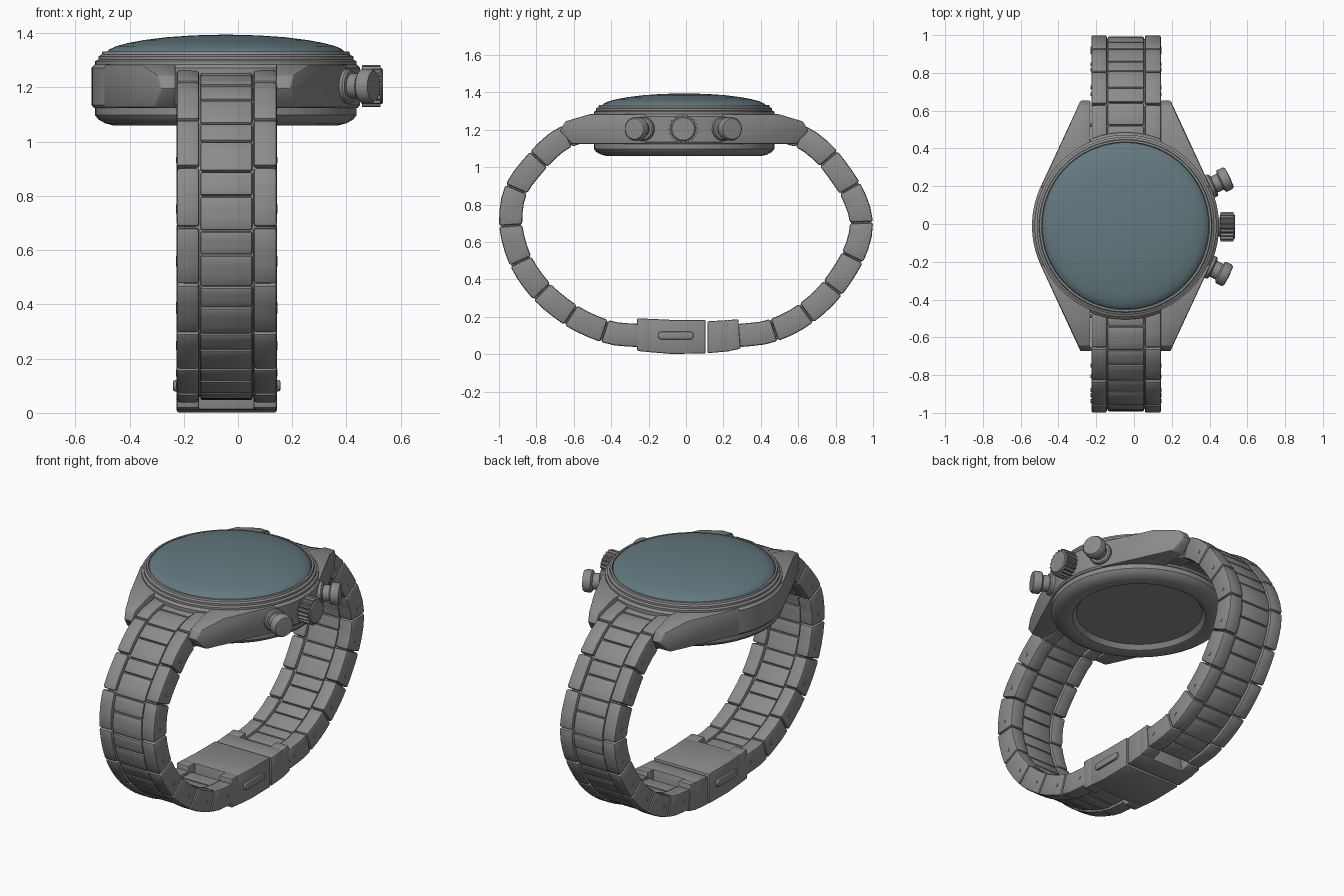
import bpy, bmesh, math
from mathutils import Vector, Matrix

if "Cube" in bpy.data.objects:
    bpy.data.objects.remove(bpy.data.objects["Cube"])

CX, CY = -0.045, -0.01          # case centre


def material(name, rgb):
    m = bpy.data.materials.new(name)
    m.diffuse_color = (*rgb, 1)
    m.use_nodes = True
    m.node_tree.nodes["Principled BSDF"].inputs["Base Color"].default_value = m.diffuse_color
    return m


STEEL = material("steel grey", (0.26, 0.26, 0.26))
GLASS = material("blue grey glass", (0.125, 0.19, 0.215))


def finish(bm, name, mat=STEEL, bevel=0.0, matrix=None):
    """Clean, optionally bevel the sharp edges, and make the object."""
    bmesh.ops.remove_doubles(bm, verts=bm.verts, dist=1e-5)
    bmesh.ops.recalc_face_normals(bm, faces=bm.faces)
    if bevel:
        sharp = [e for e in bm.edges if len(e.link_faces) == 2 and e.calc_face_angle(0) > 0.5]
        bmesh.ops.bevel(bm, geom=sharp, offset=bevel, segments=2, profile=0.5,
                        affect='EDGES', clamp_overlap=True)
    if matrix:
        bm.transform(matrix)
    me = bpy.data.meshes.new(name)
    bm.to_mesh(me)
    bm.free()
    me.materials.append(mat)
    ob = bpy.data.objects.new(name, me)
    bpy.context.collection.objects.link(ob)
    bpy.ops.object.select_all(action='DESELECT')
    ob.select_set(True)
    bpy.context.view_layer.objects.active = ob
    bpy.ops.object.shade_smooth_by_angle(angle=math.radians(35))
    return ob


def lathe(name, profile, mat=STEEL, matrix=None, segs=96):
    """Turn a (radius, height) profile around z."""
    bm = bmesh.new()
    rings = [[bm.verts.new((r * math.cos(a), r * math.sin(a), z))
              for a in (2 * math.pi * i / segs for i in range(segs))] if r > 0
             else [bm.verts.new((0, 0, z))] * segs for r, z in profile]
    for a, b in zip(rings, rings[1:]):
        for i in range(segs):
            j = (i + 1) % segs
            vs = list(dict.fromkeys((a[i], a[j], b[j], b[i])))
            bm.faces.new(vs)
    return finish(bm, name, mat, matrix=matrix)


def prism(bm, outline, x0, x1):
    """Extrude a (y, z) outline from x0 to x1."""
    a = [bm.verts.new((x0, y, z)) for y, z in outline]
    b = [bm.verts.new((x1, y, z)) for y, z in outline]
    n = len(a)
    bm.faces.new(a)
    bm.faces.new(b[::-1])
    for i in range(n):
        bm.faces.new((a[i], b[i], b[(i + 1) % n], a[(i + 1) % n]))


# --- Case, bezel, crystal and case back ---
at_case = Matrix.Translation((CX, CY, 0))
lathe("case_body", [(0, 1.285), (0.482, 1.285), (0.495, 1.272), (0.495, 1.135),
                    (0.487, 1.125), (0, 1.125)], matrix=at_case)
lathe("bezel", [(0.43, 1.28), (0.482, 1.28), (0.482, 1.297), (0.470, 1.303), (0.470, 1.315),
                (0.458, 1.321), (0.455, 1.332), (0.444, 1.332), (0.442, 1.318), (0.43, 1.318)],
      matrix=at_case)
lathe("crystal", [(0, 1.31), (0.441, 1.31), (0.441, 1.328), (0.430, 1.340), (0.405, 1.352),
                  (0.36, 1.364), (0.30, 1.375), (0.22, 1.385), (0.12, 1.392), (0, 1.395)],
      GLASS, at_case)
lathe("case_back", [(0, 1.13), (0.482, 1.13), (0.482, 1.098), (0.470, 1.082), (0.445, 1.068),
                    (0.415, 1.06), (0.385, 1.06), (0.365, 1.066), (0.345, 1.092), (0, 1.092)],
      matrix=at_case)

# --- Four lugs, tangent to the round case ---
for sx, left in ((-1, "left"), (1, "right")):
    for sy, end in ((-1, "front"), (1, "back")):
        bm = bmesh.new()
        for x, y, z in [(0.45, 0.206, 1.285), (0.45, 0.206, 1.125), (0.185, 0.2, 1.285),
                        (0.185, 0.2, 1.125), (0.185, 0.5, 1.285), (0.312, 0.5, 1.285),
                        (0.185, 0.635, 1.245), (0.25, 0.635, 1.245), (0.185, 0.665, 1.195),
                        (0.238, 0.665, 1.195), (0.185, 0.6, 1.125), (0.266, 0.6, 1.125)]:
            bm.verts.new((CX + sx * x, CY + sy * y, z))
        hull = bmesh.ops.convex_hull(bm, input=bm.verts)
        bmesh.ops.dissolve_limit(bm, angle_limit=0.05, verts=bm.verts, edges=bm.edges)
        finish(bm, f"lug_{end}_{left}", bevel=0.007)

# --- Crown with fluted edge ---
bm = bmesh.new()
flutes = 20
ring = []
for i in range(flutes * 4):
    r = 0.078 if i % 4 < 2 else 0.069
    a = 2 * math.pi * i / (flutes * 4)
    ring.append((CY - 0.005 + r * math.cos(a), 1.205 + r * math.sin(a)))
prism(bm, ring, 0.458, 0.526)
finish(bm, "crown")
to_x = Matrix.Rotation(math.pi / 2, 4, 'Y')
lathe("crown_stem_and_cap", [(0, 0.40), (0.05, 0.40), (0.05, 0.455), (0.066, 0.455), (0.066, 0.53),
                             (0.06, 0.535), (0, 0.535)],
      matrix=Matrix.Translation((0, CY - 0.005, 1.205)) @ to_x, segs=40)

# --- Two push buttons pointing outwards ---
for ang, name in ((25, "back"), (-26, "front")):
    m = Matrix.Translation((CX, CY, 1.205)) @ Matrix.Rotation(math.radians(ang), 4, 'Z') @ to_x
    lathe(f"push_button_{name}", [(0, 0.42), (0.064, 0.42), (0.064, 0.508), (0.058, 0.515),
                                  (0.046, 0.517), (0.046, 0.553), (0.056, 0.556), (0.063, 0.562),
                                  (0.063, 0.595), (0.055, 0.607), (0, 0.61)], matrix=m, segs=40)

# --- Bracelet: links follow a centre line in the y-z plane ---
BACK = [(0.42, 1.205), (0.60, 1.17), (0.73, 1.08), (0.82, 0.97), (0.895, 0.85), (0.938, 0.70),
        (0.90, 0.54), (0.80, 0.375), (0.71, 0.275), (0.59, 0.185), (0.44, 0.12), (0.28, 0.10)]
FRONT = [(-0.44, 1.205), (-0.60, 1.18), (-0.72, 1.11), (-0.865, 0.95), (-0.92, 0.85),
         (-0.938, 0.72), (-0.925, 0.62), (-0.885, 0.50), (-0.82, 0.395), (-0.74, 0.305),
         (-0.61, 0.205), (-0.49, 0.145), (-0.38, 0.11), (-0.24, 0.10)]


def sampler(points):
    """Smooth curve through the points; returns its length and a frame function."""
    p = [Vector(q) for q in points]
    p = [2 * p[0] - p[1]] + p + [2 * p[-1] - p[-2]]
    dense = []
    for a, b, c, d in zip(p, p[1:], p[2:], p[3:]):
        for k in range(16):
            t = k / 16
            dense.append(0.5 * (2 * b + (c - a) * t + (2 * a - 5 * b + 4 * c - d) * t * t
                                + (3 * b - a - 3 * c + d) * t ** 3))
    dense.append(p[-2])
    acc = [0.0]
    for a, b in zip(dense, dense[1:]):
        acc.append(acc[-1] + (b - a).length)

    def frame(s):
        s = min(max(s, 0), acc[-1])
        i = next(k for k in range(1, len(acc)) if acc[k] >= s - 1e-9)
        a, b = dense[i - 1], dense[i]
        t = (b - a).normalized()
        j, k = max(i - 5, 0), min(i + 4, len(dense) - 1)
        t = (dense[k] - dense[j]).normalized()
        return a.lerp(b, (s - acc[i - 1]) / (acc[i] - acc[i - 1])), Vector((-t.y, t.x))
    return acc[-1], frame


def links(name, frame, spans, x_ranges, half, bevel, n=3):
    bm = bmesh.new()
    for s0, s1 in spans:
        fr = [frame(s0 + (s1 - s0) * i / n) for i in range(n + 1)]
        outline = [q + v * half for q, v in fr] + [q - v * half for q, v in reversed(fr)]
        for x0, x1 in x_ranges:
            prism(bm, outline, x0, x1)
    finish(bm, name, bevel=bevel)


for side, pts in (("back", BACK), ("front", FRONT)):
    total, frame = sampler(pts)
    count, g = 9, 0.003
    pitch = total / count
    links(f"outer_links_{side}", frame,
          [(i * pitch + g, (i + 1) * pitch - g) for i in range(count)],
          [(-0.226, -0.143), (0.057, 0.143)], 0.062, 0.011)
    cuts = [0] + [(i + f) * pitch for i in range(count) for f in (0.06, 0.48)][1:] + [total]
    links(f"centre_links_{side}", frame, [(a + g * 0.8, b - g * 0.8) for a, b in zip(cuts, cuts[1:])],
          [(-0.139, 0.053)], 0.054, 0.008)
    links(f"link_core_{side}", frame, [(0.01, total)], [(-0.2, 0.12)], 0.042, 0, n=40)
    # small pins in the link sides
    bm = bmesh.new()
    for i in range(1, count):
        q, _ = frame((i + 0.72) * pitch)
        bmesh.ops.create_cone(bm, cap_ends=True, segments=12, radius1=0.010, radius2=0.010,
                              depth=0.375, matrix=Matrix.Translation((-0.0415, q.x, q.y)) @ to_x)
    finish(bm, f"link_pins_{side}")

# --- Folding clasp ---
bm = bmesh.new()
prism(bm, [(-0.205, 0.012), (-0.08, 0.002), (0.105, 0.004), (0.105, 0.184), (-0.08, 0.184),
           (-0.205, 0.190)], -0.226, 0.143)
finish(bm, "clasp_body", bevel=0.008)
bm = bmesh.new()
for x0, x1 in ((-0.226, -0.143), (0.057, 0.143)):
    prism(bm, [(-0.262, 0.018), (-0.19, 0.011), (-0.19, 0.189), (-0.262, 0.193)], x0, x1)
finish(bm, "clasp_front_arms", bevel=0.008)
bm = bmesh.new()
prism(bm, [(0.115, 0.006), (0.235, 0.016), (0.225, 0.183), (0.115, 0.176)], -0.226, 0.143)
for x0, x1 in ((-0.226, -0.143), (0.057, 0.143)):
    prism(bm, [(0.22, 0.015), (0.292, 0.03), (0.28, 0.188), (0.22, 0.182)], x0, x1)
finish(bm, "clasp_end_piece", bevel=0.007)

# oblong release buttons, one pair through the clasp
bm = bmesh.new()
pill = []
for c, a0 in ((0.02, -90), (-0.13, 90)):
    for k in range(9):
        a = math.radians(a0 + 22.5 * k)
        pill.append((c + 0.021 * math.cos(a), 0.1 + 0.021 * math.sin(a)))
prism(bm, pill, -0.239, 0.156)
finish(bm, "clasp_release_buttons", bevel=0.006)
